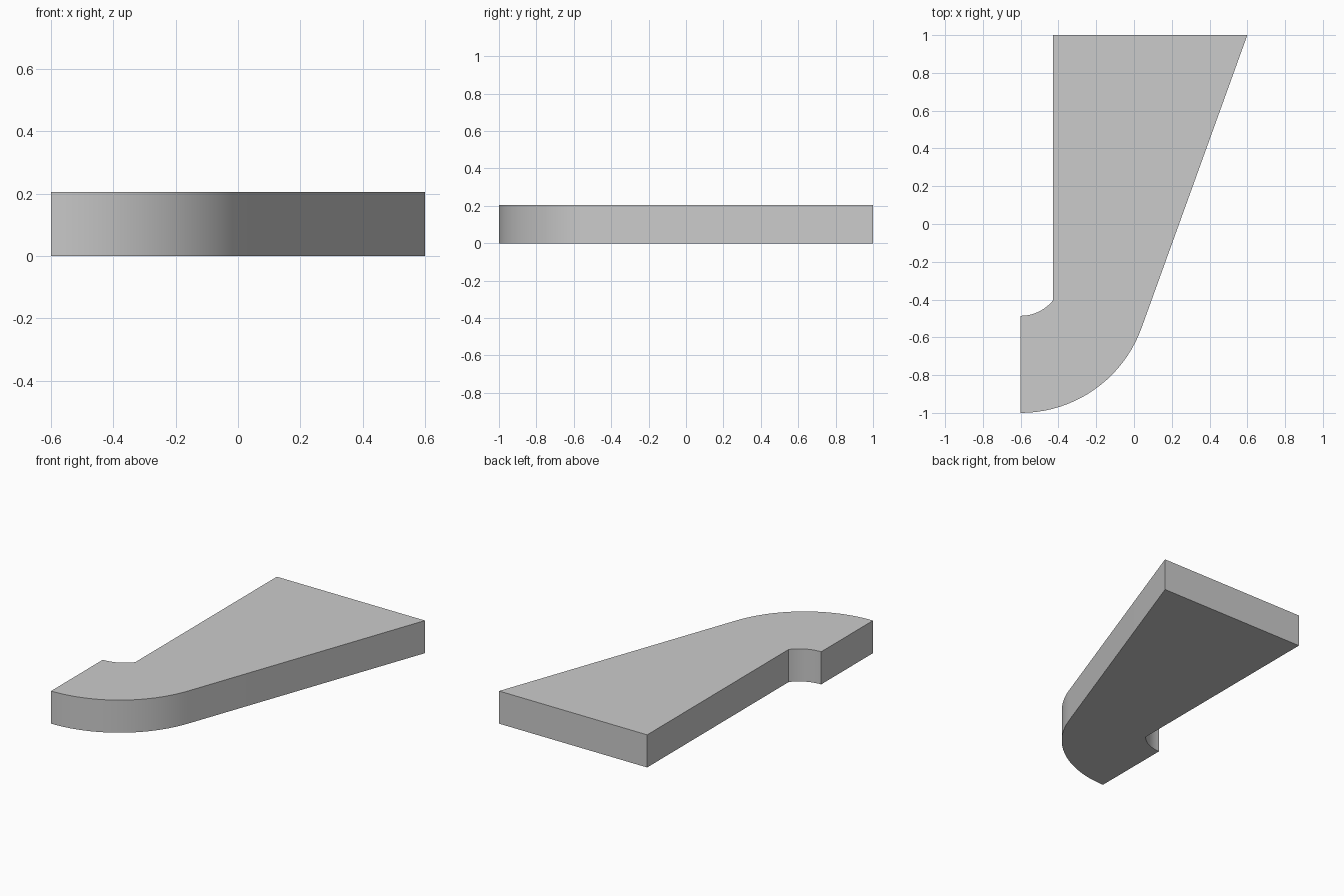
import bpy, bmesh
from math import sin, cos, radians

if "Cube" in bpy.data.objects:
    bpy.data.objects.remove(bpy.data.objects["Cube"])

HEIGHT = 0.205


def arc(cx, cy, r, start, end, steps):
    """Points on a circular arc, angles in degrees."""
    angles = [radians(start + (end - start) * i / steps) for i in range(steps + 1)]
    return [(cx + r * cos(a), cy + r * sin(a)) for a in angles]


# Outline: rounded toe, sloping side, flat end, straight side, concave notch
toe = arc(-0.6, -0.32, 0.68, -90, -19.9, 20)
notch = arc(-0.6, -0.266, 0.22, -39.4, -90, 12)
outline = toe + [(0.6, 1.0), (-0.43, 1.0)] + notch

# Extrude the outline into a solid slab
bm = bmesh.new()
base = bm.faces.new([bm.verts.new((x, y, 0)) for x, y in outline])
top = bmesh.ops.extrude_face_region(bm, geom=[base], use_keep_orig=True)
bmesh.ops.translate(bm, vec=(0, 0, HEIGHT),
                    verts=[v for v in top["geom"] if isinstance(v, bmesh.types.BMVert)])
bmesh.ops.recalc_face_normals(bm, faces=bm.faces)
mesh = bpy.data.meshes.new("bracket_plate")
bm.to_mesh(mesh)
bm.free()

plate = bpy.data.objects.new("bracket_plate", mesh)
bpy.context.collection.objects.link(plate)
bpy.context.view_layer.objects.active = plate
plate.select_set(True)
bpy.ops.object.shade_smooth_by_angle(angle=radians(30))
